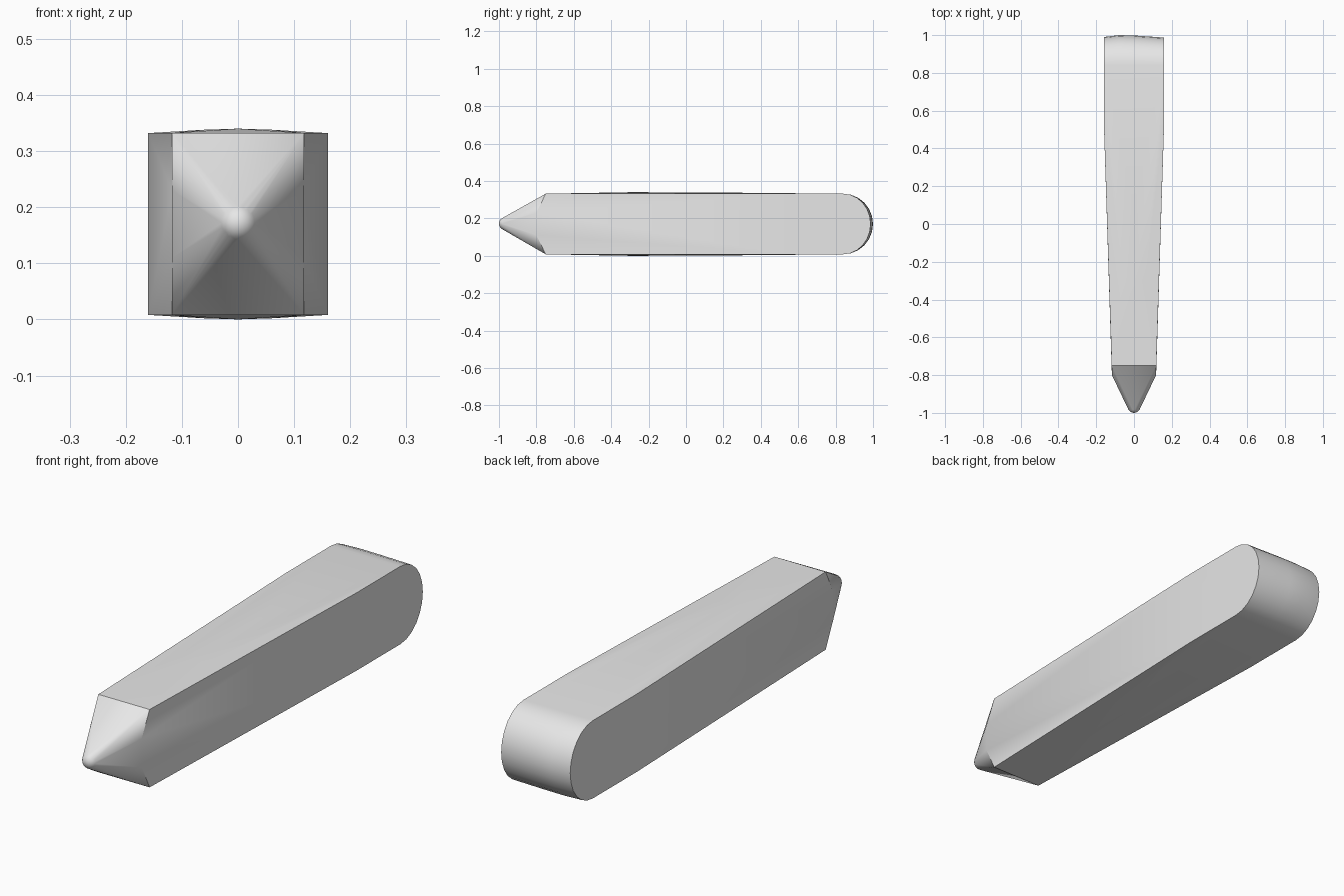
import bpy
import bmesh
from math import sin, cos, pi, radians
from mathutils import Matrix

cube = bpy.data.objects.get("Cube")
if cube:
    bpy.data.objects.remove(cube)

MID = 0.17      # height of the long axis
HALF = 0.162    # half height at the side edges
FRONT_W, BACK_W = 0.117, 0.16

# Plain grey material
grey = bpy.data.materials.new("plain grey")
grey.use_nodes = True
colour = (0.8, 0.8, 0.8, 1)
grey.diffuse_color = colour
grey.node_tree.nodes["Principled BSDF"].inputs["Base Color"].default_value = colour

bm = bmesh.new()


def add_mirrored(x, y, h):
    """Add a point on both sides, above and below the long axis."""
    for sx in (-1, 1):
        for sz in (-1, 1):
            bm.verts.new((sx * x, y, MID + sz * h))


# Rounded nose
bmesh.ops.create_uvsphere(bm, u_segments=24, v_segments=12, radius=0.034,
                          matrix=Matrix.Translation((0, -0.966, MID + 0.002)))

# Front corners and the cheeks cut back towards the nose
add_mirrored(FRONT_W + 0.001, -0.75, HALF)
add_mirrored(FRONT_W, -0.8, 0.06)

# Tapered body with a slightly crowned top and bottom
add_mirrored(BACK_W, 0.55, HALF)
for y, h in ((-0.3, 0.17), (0.1, 0.169)):
    for x, drop in ((0, 0), (0.06, 0.002)):
        add_mirrored(x, y, h - drop)

# Rounded back end, bulging a little across its width
STEPS = 12
for x, bulge in ((-BACK_W, 0.003), (-0.08, 0.013), (0, 0.011), (BACK_W, 0)):
    for i in range(STEPS + 1):
        a = pi * (i / STEPS - 0.5)
        bm.verts.new((x, 0.84 + (0.147 + bulge) * cos(a), MID + HALF * sin(a)))

# Wrap all the outlines in one closed skin
bmesh.ops.remove_doubles(bm, verts=bm.verts[:], dist=0.0001)
old_faces = bm.faces[:]
bmesh.ops.delete(bm, geom=old_faces, context='FACES_ONLY')
bmesh.ops.delete(bm, geom=bm.edges[:], context='EDGES_FACES')
bmesh.ops.convex_hull(bm, input=bm.verts[:])
loose = [v for v in bm.verts if not v.link_faces]
bmesh.ops.delete(bm, geom=loose, context='VERTS')
bmesh.ops.recalc_face_normals(bm, faces=bm.faces[:])

mesh = bpy.data.meshes.new("tapered_bar")
bm.to_mesh(mesh)
bm.free()
mesh.materials.append(grey)
bar = bpy.data.objects.new("tapered_bar", mesh)
bpy.context.collection.objects.link(bar)

# Smooth curves, crisp side edges
bpy.ops.object.select_all(action='DESELECT')
bar.select_set(True)
bpy.context.view_layer.objects.active = bar
bpy.ops.object.shade_smooth_by_angle(angle=radians(27))
